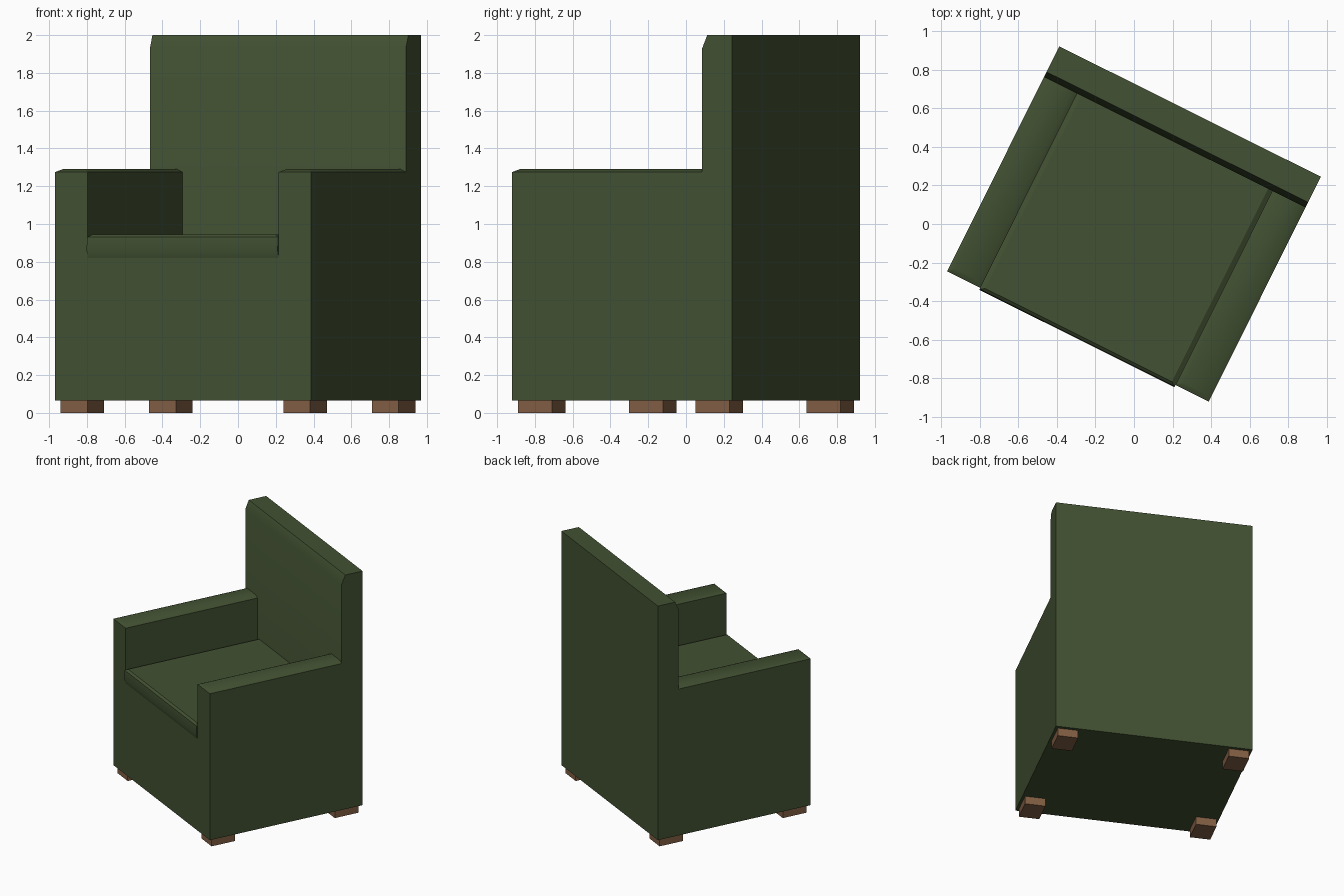
import bpy, bmesh, math
from mathutils import Matrix

if "Cube" in bpy.data.objects:
    bpy.data.objects.remove(bpy.data.objects["Cube"])

TURN = Matrix.Rotation(math.radians(-26.5), 4, 'Z')   # the chair stands turned
HW, HD = 0.757, 0.651      # half width, half depth
ARM, BACK = 0.192, 0.178   # arm width, back thickness
Z0 = 0.065                 # underside of upholstery


def material(name, rgb):
    m = bpy.data.materials.new(name)
    m.diffuse_color = (*rgb, 1)
    m.use_nodes = True
    m.node_tree.nodes["Principled BSDF"].inputs["Base Color"].default_value = m.diffuse_color
    return m


green = material("olive fabric", (0.0545, 0.0823, 0.0319))
brown = material("brown wood", (0.223, 0.114, 0.058))


def stack(name, rings, mat):
    """Closed solid through stacked rectangles (x0, x1, y0, y1, z)."""
    bm = bmesh.new()
    loops = [[bm.verts.new((x, y, z)) for x, y in ((a, c), (b, c), (b, d), (a, d))]
             for a, b, c, d, z in rings]
    for lo, hi in zip(loops, loops[1:]):
        for i in range(4):
            j = (i + 1) % 4
            bm.faces.new((lo[i], lo[j], hi[j], hi[i]))
    bm.faces.new(loops[0][::-1])
    bm.faces.new(loops[-1])
    bmesh.ops.recalc_face_normals(bm, faces=bm.faces)
    bm.transform(TURN)
    me = bpy.data.meshes.new(name)
    bm.to_mesh(me)
    bm.free()
    me.materials.append(mat)
    for p in me.polygons:
        p.use_smooth = True
    me.set_sharp_from_angle(angle=math.radians(30))
    ob = bpy.data.objects.new(name, me)
    bpy.context.collection.objects.link(ob)


back_y = HD - BACK
inner = HW - ARM

# tall backrest with a slim chamfer along its front top edge
stack("backrest", [(-HW, HW, back_y, HD, Z0), (-HW, HW, back_y, HD, 1.93),
                   (-HW, HW, back_y + 0.03, HD, 2.0)], green)

# seat block and cushion with a slightly bulging front lip
stack("seat_base", [(-inner, inner, -HD, back_y, Z0),
                    (-inner, inner, -HD, back_y, 0.82)], green)
stack("seat_cushion", [(-inner, inner, -HD, back_y, 0.82),
                       (-inner, inner, -HD - 0.012, back_y, 0.86),
                       (-inner, inner, -HD - 0.008, back_y, 0.93),
                       (-inner + 0.025, inner - 0.025, -HD + 0.008, back_y, 0.945)], green)

for side, s in (("left", -1), ("right", 1)):
    # arm with softly chamfered top
    a, b = sorted((s * HW, s * inner))
    stack(side + "_arm", [(a, b, -HD, back_y, Z0), (a, b, -HD, back_y, 1.275),
                          (a + 0.03, b - 0.03, -HD + 0.03, back_y, 1.29)], green)
    # block feet
    x0, x1 = sorted((s * (HW - 0.02), s * (HW - 0.177)))
    for end, t in (("front", -1), ("back", 1)):
        y0, y1 = sorted((t * (HD - 0.026), t * (HD - 0.226)))
        stack(f"{end}_{side}_foot", [(x0, x1, y0, y1, 0), (x0, x1, y0, y1, Z0)], brown)
